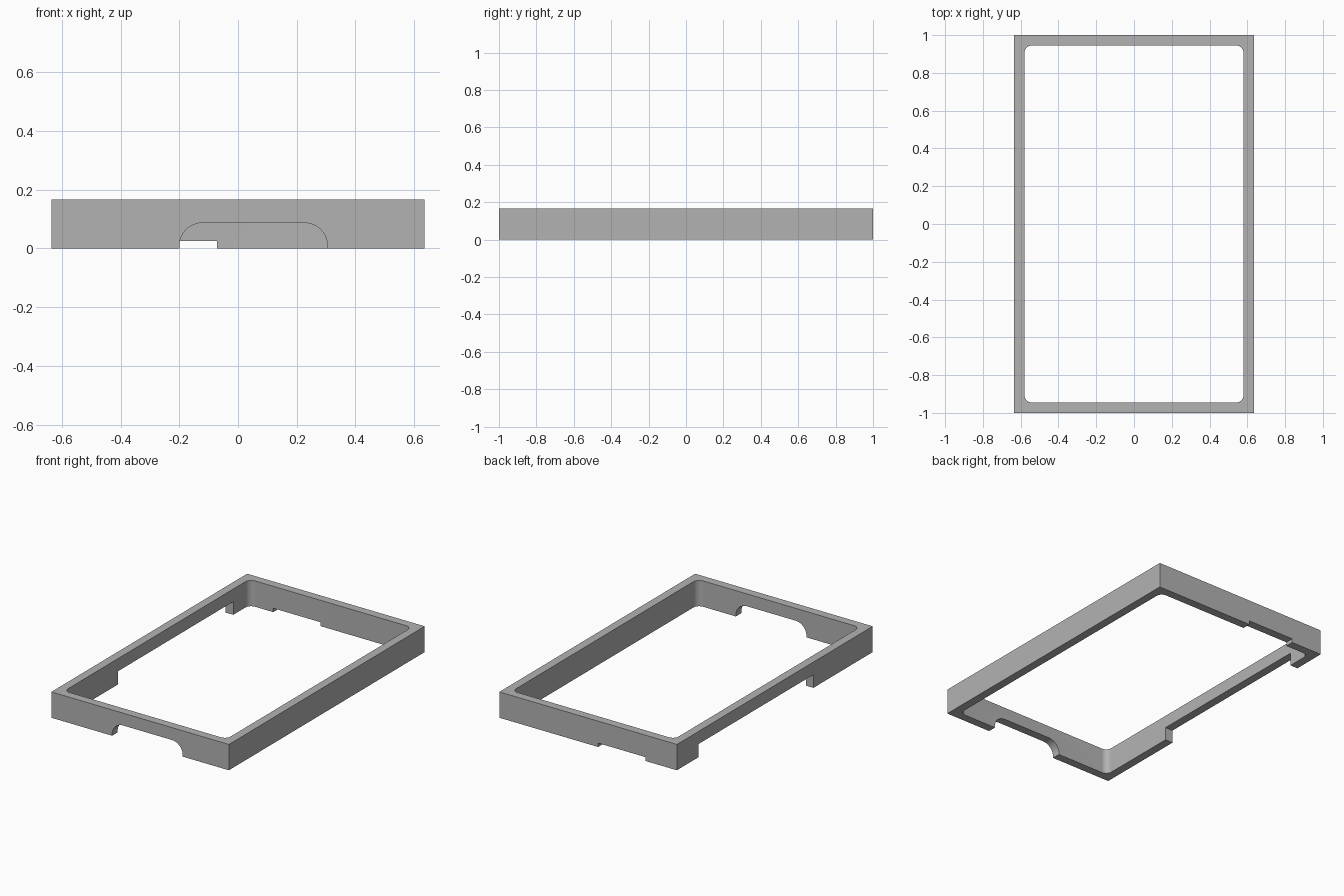
import bpy, bmesh
from math import sin, cos, pi, radians
from mathutils import Vector

cube = bpy.data.objects.get("Cube")
if cube:
    bpy.data.objects.remove(cube, do_unlink=True)

HALF_X, HALF_Y, HEIGHT = 0.635, 1.0, 0.167
INNER_X, INNER_Y = 0.58, 0.945

grey = bpy.data.materials.new("plain_grey")
grey.use_nodes = True
grey.diffuse_color = (0.45, 0.45, 0.45, 1)
grey.node_tree.nodes["Principled BSDF"].inputs["Base Color"].default_value = (0.45, 0.45, 0.45, 1)


def rounded_outline(u0, u1, v0, v1, radius, steps=10):
    """Counter-clockwise rectangle, with round corners if radius is not zero."""
    if not radius:
        return [(u0, v0), (u1, v0), (u1, v1), (u0, v1)]
    centres = [(u1 - radius, v1 - radius), (u0 + radius, v1 - radius),
               (u0 + radius, v0 + radius), (u1 - radius, v0 + radius)]
    return [(cu + radius * cos((k + i / steps) * pi / 2),
             cv + radius * sin((k + i / steps) * pi / 2))
            for k, (cu, cv) in enumerate(centres) for i in range(steps + 1)]


def prism(name, u, v, depth, radius=0, along_y=False):
    """Extrude an outline along z, or along y when it is drawn in x and z."""
    bm = bmesh.new()
    lo, hi = depth
    place = (lambda a, b: (a, lo, b)) if along_y else (lambda a, b: (a, b, lo))
    face = bm.faces.new([bm.verts.new(place(a, b))
                         for a, b in rounded_outline(*u, *v, radius)])
    shift = Vector((0, hi - lo, 0) if along_y else (0, 0, hi - lo))
    new = bmesh.ops.extrude_face_region(bm, geom=[face])["geom"]
    bmesh.ops.translate(bm, vec=shift, verts=[g for g in new if isinstance(g, bmesh.types.BMVert)])
    bmesh.ops.recalc_face_normals(bm, faces=bm.faces)
    mesh = bpy.data.meshes.new(name)
    bm.to_mesh(mesh)
    bm.free()
    mesh.materials.append(grey)
    obj = bpy.data.objects.new(name, mesh)
    bpy.context.scene.collection.objects.link(obj)
    return obj


# Rectangular frame
frame = prism("frame", (-HALF_X, HALF_X), (-HALF_Y, HALF_Y), (0, HEIGHT))

cutters = [
    # Round-cornered opening through the middle
    prism("opening_cutter", (-INNER_X, INNER_X), (-INNER_Y, INNER_Y), (-0.2, 0.4), 0.04),
    # Arched notch under the front wall
    prism("front_notch_cutter", (-0.2, 0.305), (-0.3, 0.087), (-1.1, -0.8), 0.078, True),
    # Shallow notch under the back wall
    prism("back_notch_cutter", (-0.41, -0.072), (-0.3, 0.025), (0.8, 1.1), 0, True),
    # Long notch under the right wall
    prism("right_notch_cutter", (-0.75, -0.5), (-0.395, 0.78), (-0.3, 0.085)),
]

# Cut the openings and keep the finished mesh
for cutter in cutters:
    cutter.hide_render = True
    cut = frame.modifiers.new(cutter.name, "BOOLEAN")
    cut.operation = "DIFFERENCE"
    cut.solver = "EXACT"
    cut.object = cutter
bpy.context.view_layer.update()
graph = bpy.context.evaluated_depsgraph_get()
finished = bpy.data.meshes.new_from_object(frame.evaluated_get(graph))
frame.modifiers.clear()
frame.data = finished
for cutter in cutters:
    bpy.data.objects.remove(cutter, do_unlink=True)

# One material, smooth rounded corners, crisp edges
finished.materials.clear()
finished.materials.append(grey)
for face in finished.polygons:
    face.material_index = 0
bpy.ops.object.select_all(action="DESELECT")
frame.select_set(True)
bpy.context.view_layer.objects.active = frame
bpy.ops.object.shade_smooth_by_angle(angle=radians(30))
